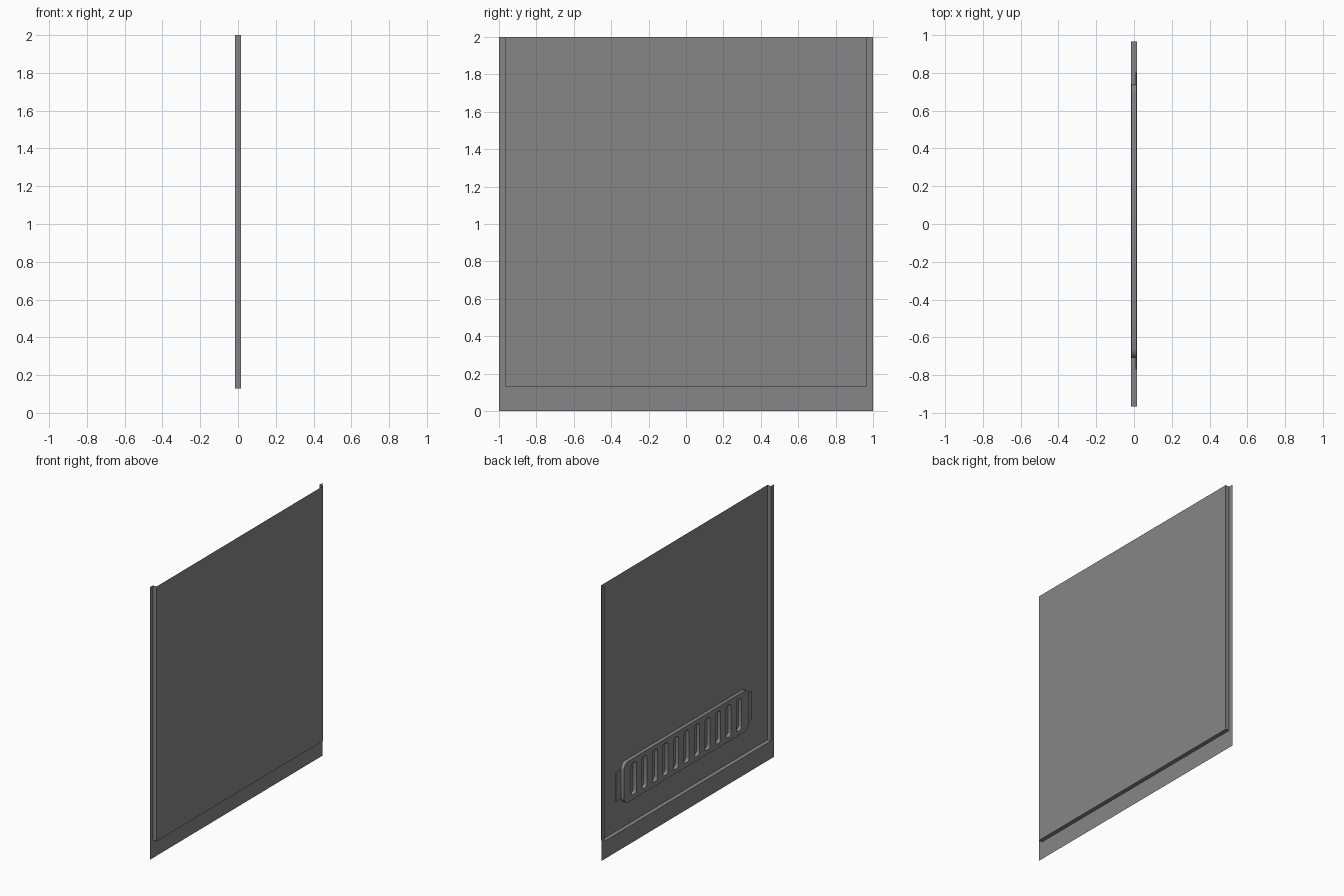
import bpy, bmesh, math

cube = bpy.data.objects.get("Cube")
if cube:
    bpy.data.objects.remove(cube, do_unlink=True)

grey = bpy.data.materials.new("mid_grey")
grey.use_nodes = True
colour = (0.24, 0.24, 0.24, 1)
grey.diffuse_color = colour
grey.node_tree.nodes["Principled BSDF"].inputs["Base Color"].default_value = colour

BACK, FACE = -0.015, 0.015      # x of the flange and of the raised panel
VENT_Y, VENT_Z = 0.015, 0.462   # centre of the vent


def add_object(name, bm):
    mesh = bpy.data.meshes.new(name)
    bm.to_mesh(mesh)
    bm.free()
    mesh.materials.append(grey)
    obj = bpy.data.objects.new(name, mesh)
    bpy.context.collection.objects.link(obj)
    return obj


def u_path(bm, x, half_width, bottom, top=2.0):
    corners = [(-half_width, top), (-half_width, bottom),
               (half_width, bottom), (half_width, top)]
    return [bm.verts.new((x, y, z)) for y, z in corners]


def bridge(bm, a, b):
    for i in range(len(a) - 1):
        bm.faces.new((a[i], a[i + 1], b[i + 1], b[i]))


# Pressed sheet: flat flange, step wall and raised panel
bm = bmesh.new()
outer = u_path(bm, BACK, 1.0, 0.0)
inner = u_path(bm, BACK, 0.965, 0.13)
raised = u_path(bm, FACE, 0.965, 0.13)
bridge(bm, outer, inner)
bridge(bm, inner, raised)
bm.faces.new(raised)
add_object("pressed_panel", bm)


def rounded_outline(curve, cx, cy, w, h, r, steps=4):
    points = []
    for k, (sx, sy) in enumerate([(1, 1), (-1, 1), (-1, -1), (1, -1)]):
        for s in range(steps + 1):
            a = math.pi / 2 * (k + s / steps)
            points.append((cx + sx * (w / 2 - r) + r * math.cos(a),
                           cy + sy * (h / 2 - r) + r * math.sin(a)))
    spline = curve.splines.new('POLY')
    spline.points.add(len(points) - 1)
    for p, (x, y) in zip(spline.points, points):
        p.co = (x, y, 0, 1)
    spline.use_cyclic_u = True


# Vent block: rounded plate pierced by a row of upright slots
curve = bpy.data.curves.new("vent_outline", 'CURVE')
curve.dimensions = '2D'
curve.fill_mode = 'BOTH'
curve.extrude = 0.013
rounded_outline(curve, 0, 0, 1.45, 0.3, 0.05)
for i in range(11):
    rounded_outline(curve, (i - 5) * 0.122, 0, 0.06, 0.235, 0.022)
vent = bpy.data.objects.new("vent_grille", curve)
bpy.context.collection.objects.link(vent)
vent.rotation_euler = (math.pi / 2, 0, math.pi / 2)
vent.location = (-0.001, VENT_Y, VENT_Z)
bpy.ops.object.select_all(action='DESELECT')
vent.select_set(True)
bpy.context.view_layer.objects.active = vent
bpy.ops.object.convert(target='MESH')
vent = bpy.context.object
vent.data.materials.clear()
vent.data.materials.append(grey)

# Mounting tabs at both ends of the vent
for name, side in (("vent_tab_rear", 1), ("vent_tab_front", -1)):
    bm = bmesh.new()
    bmesh.ops.create_cube(bm, size=1)
    tab = add_object(name, bm)
    tab.scale = (0.005, 0.062, 0.21)
    tab.location = (0.0105, VENT_Y + side * 0.755, VENT_Z - 0.004)
